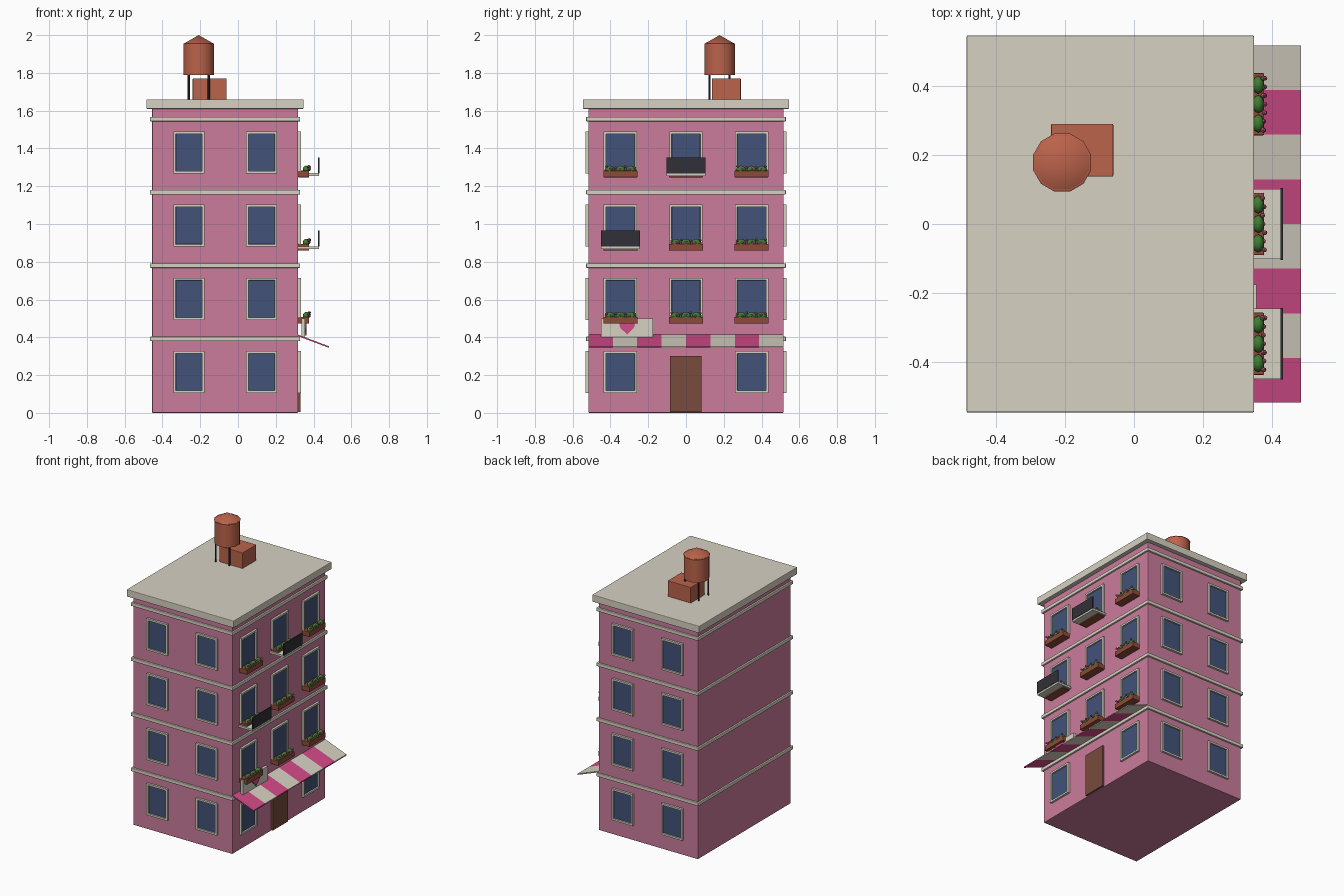
import bpy, bmesh, math, random
from mathutils import Vector, Matrix

if "Cube" in bpy.data.objects:
    bpy.data.objects.remove(bpy.data.objects["Cube"])

random.seed(4)

def mat(name, r, g, b):
    m = bpy.data.materials.new(name)
    m.diffuse_color = (r, g, b, 1)
    m.use_nodes = True
    m.node_tree.nodes["Principled BSDF"].inputs["Base Color"].default_value = m.diffuse_color
    return m

PINK = mat("pink wall", 0.60, 0.20, 0.33)
CREAM = mat("cream trim", 0.68, 0.64, 0.54)
GLASS = mat("blue glass", 0.055, 0.085, 0.19)
HOT = mat("hot pink", 0.65, 0.07, 0.25)
TERRA = mat("terracotta", 0.50, 0.125, 0.07)
DOOR = mat("brown door", 0.19, 0.07, 0.045)
BOX = mat("red brown planter", 0.27, 0.07, 0.04)
LEAF = mat("leaf green", 0.05, 0.20, 0.035)
IRON = mat("dark iron", 0.03, 0.03, 0.038)
PETAL = mat("petal pink", 0.62, 0.12, 0.22)

def finish(name, bm, *mats):
    me = bpy.data.meshes.new(name)
    bmesh.ops.recalc_face_normals(bm, faces=bm.faces)
    bm.to_mesh(me)
    bm.free()
    for m in mats:
        me.materials.append(m)
    ob = bpy.data.objects.new(name, me)
    bpy.context.collection.objects.link(ob)
    return ob

def add_box(bm, x0, x1, y0, y1, z0, z1):
    mtx = Matrix.Translation(((x0 + x1) / 2, (y0 + y1) / 2, (z0 + z1) / 2)) \
        @ Matrix.Diagonal((x1 - x0, y1 - y0, z1 - z0, 1))
    return bmesh.ops.create_cube(bm, size=1, matrix=mtx)["verts"]

def box(name, m, *dims, bevel=0):
    bm = bmesh.new()
    add_box(bm, *dims)
    if bevel:
        bmesh.ops.bevel(bm, geom=bm.edges[:], offset=bevel, segments=2,
                        affect='EDGES', profile=0.5)
    return finish(name, bm, m)

def smooth(ob, deg):
    me = ob.data
    bpy.context.view_layer.objects.active = ob
    ob.select_set(True)
    bpy.ops.object.shade_smooth_by_angle(angle=math.radians(deg))
    ob.select_set(False)

X0, X1, Y = -0.455, 0.318, 0.517
ROWS = [0.217, 0.604, 0.991, 1.378]
COLS = [-0.347, 0.0, 0.347]

# walls, floor bands and roof slab
box("walls", PINK, X0, X1, -Y, Y, 0, 1.615, bevel=0.004)
for i, z in enumerate([0.392, 0.78, 1.168, 1.555]):
    box(f"floor_band_{i}", CREAM, X0 - 0.011, X1 + 0.011, -Y - 0.012, Y + 0.012,
        z - 0.012, z + 0.012, bevel=0.004)
box("roof_slab", CREAM, -0.485, 0.348, -0.546, 0.546, 1.61, 1.66, bevel=0.004)

def window(name, origin, angle, w):
    """Frame block facing -y, its front inset and pushed back as glass."""
    bm = bmesh.new()
    add_box(bm, -w / 2, w / 2, -0.015, 0.004, -0.111, 0.111)
    bm.normal_update()
    front = [f for f in bm.faces if f.normal.y < -0.9]
    bmesh.ops.inset_region(bm, faces=front, thickness=0.018)
    bmesh.ops.inset_region(bm, faces=front, thickness=0.0005, depth=-0.01)
    front[0].material_index = 1
    bm.transform(Matrix.Translation(origin) @ Matrix.Rotation(angle, 4, 'Z'))
    finish(name, bm, CREAM, GLASS)

# windows on front, back and street side
for r, z in enumerate(ROWS):
    for c, x in enumerate([-0.26, 0.125]):
        window(f"front_window_{r}_{c}", (x, -Y, z), 0, 0.165)
        window(f"back_window_{r}_{c}", (x, Y, z), math.pi, 0.165)
    for c, y in enumerate(COLS):
        if (r, c) != (0, 1):
            window(f"side_window_{r}_{c}", (X1, y, z), math.pi / 2, 0.177)
box("door", DOOR, X1 - 0.01, X1 + 0.014, -0.086, 0.083, 0.004, 0.302, bevel=0.003)

# flower boxes with bushes and blossoms
def planter(name, y, z):
    box(name + "_trough", BOX, X1, 0.377, y - 0.09, y + 0.09, z, z + 0.035, bevel=0.003)
    bm = bmesh.new()
    for k in (-1, 0, 1):
        bmesh.ops.create_icosphere(bm, subdivisions=2, radius=1, matrix=
            Matrix.Translation((0.36, y + k * 0.056, z + 0.04))
            @ Matrix.Diagonal((0.017, 0.026, 0.022, 1)))
    smooth(finish(name + "_bushes", bm, LEAF), 60)
    bm = bmesh.new()
    for k in range(7):
        p = (0.376 + random.uniform(-0.004, 0.003), y + (k - 3) * 0.025,
             z + (0.043 if k % 2 else 0.054) + random.uniform(-0.004, 0.004))
        bmesh.ops.create_icosphere(bm, subdivisions=1, radius=0.008,
                                   matrix=Matrix.Translation(p))
    finish(name + "_blossoms", bm, PETAL)

for r in (1, 2, 3):
    for c, y in enumerate(COLS):
        planter(f"planter_{r}_{c}", y, ROWS[r] - 0.131)

# balconies: slab and dark front panel
for i, (y, z) in enumerate([(0.0, ROWS[3]), (COLS[0], ROWS[2])]):
    box(f"balcony_slab_{i}", CREAM, X1, 0.428, y - 0.102, y + 0.102, z - 0.123, z - 0.109)
    box(f"balcony_panel_{i}", IRON, 0.424, 0.431, y - 0.104, y + 0.104, z - 0.11, z - 0.026)

# striped awning
bm = bmesh.new()
w = 2 * Y / 8
for i in range(8):
    y0 = -Y + i * w
    pts = [(X1 - 0.005, 0.408), (X1 - 0.005, 0.416), (0.483, 0.352), (0.483, 0.344)]
    a, b = ([bm.verts.new((x, y, z)) for x, z in pts] for y in (y0, y0 + w))
    faces = [bm.faces.new(a), bm.faces.new(b)]
    faces += [bm.faces.new((a[k], a[(k + 1) % 4], b[(k + 1) % 4], b[k])) for k in range(4)]
    for f in faces:
        f.material_index = i % 2
finish("awning", bm, HOT, CREAM)

# sign board with a heart plate
box("sign_board", CREAM, 0.335, 0.355, -0.45, -0.175, 0.402, 0.5)
bm = bmesh.new()
vs = []
for k in range(24):
    t = k * math.tau / 24
    vs.append(bm.verts.new((0.354, -0.312 + 0.0026 * 16 * math.sin(t) ** 3,
        0.455 + 0.0026 * (13 * math.cos(t) - 5 * math.cos(2 * t)
                          - 2 * math.cos(3 * t) - math.cos(4 * t)))))
f = bm.faces.new(vs)
ext = bmesh.ops.extrude_face_region(bm, geom=[f])["geom"]
bmesh.ops.translate(bm, vec=(0.008, 0, 0),
                    verts=[v for v in ext if isinstance(v, bmesh.types.BMVert)])
finish("heart_plate", bm, HOT)

# roof hut
box("roof_hut", TERRA, -0.24, -0.06, 0.137, 0.29, 1.655, 1.77, bevel=0.003)

# water tank: barrel, cone lid and four legs
C = Vector((-0.208, 0.178, 0))
turn = Matrix.Rotation(math.radians(15), 4, 'Z')
def cone(name, m, r1, r2, z0, z1, pos, sides):
    bm = bmesh.new()
    bmesh.ops.create_cone(bm, cap_ends=True, segments=sides, radius1=r1, radius2=r2,
        depth=z1 - z0, matrix=Matrix.Translation(pos + Vector((0, 0, (z0 + z1) / 2))) @ turn)
    return finish(name, bm, m)

smooth(cone("tank_barrel", TERRA, 0.083, 0.083, 1.79, 1.955, C, 12), 35)
smooth(cone("tank_lid", TERRA, 0.087, 0.0, 1.952, 2.0, C, 12), 35)
for i, (sx, sy) in enumerate([(-1, -1), (1, -1), (1, 1), (-1, 1)]):
    cone(f"tank_leg_{i}", IRON, 0.006, 0.006, 1.655, 1.8,
         C + Vector((sx * 0.053, sy * 0.053, 0)), 6)
